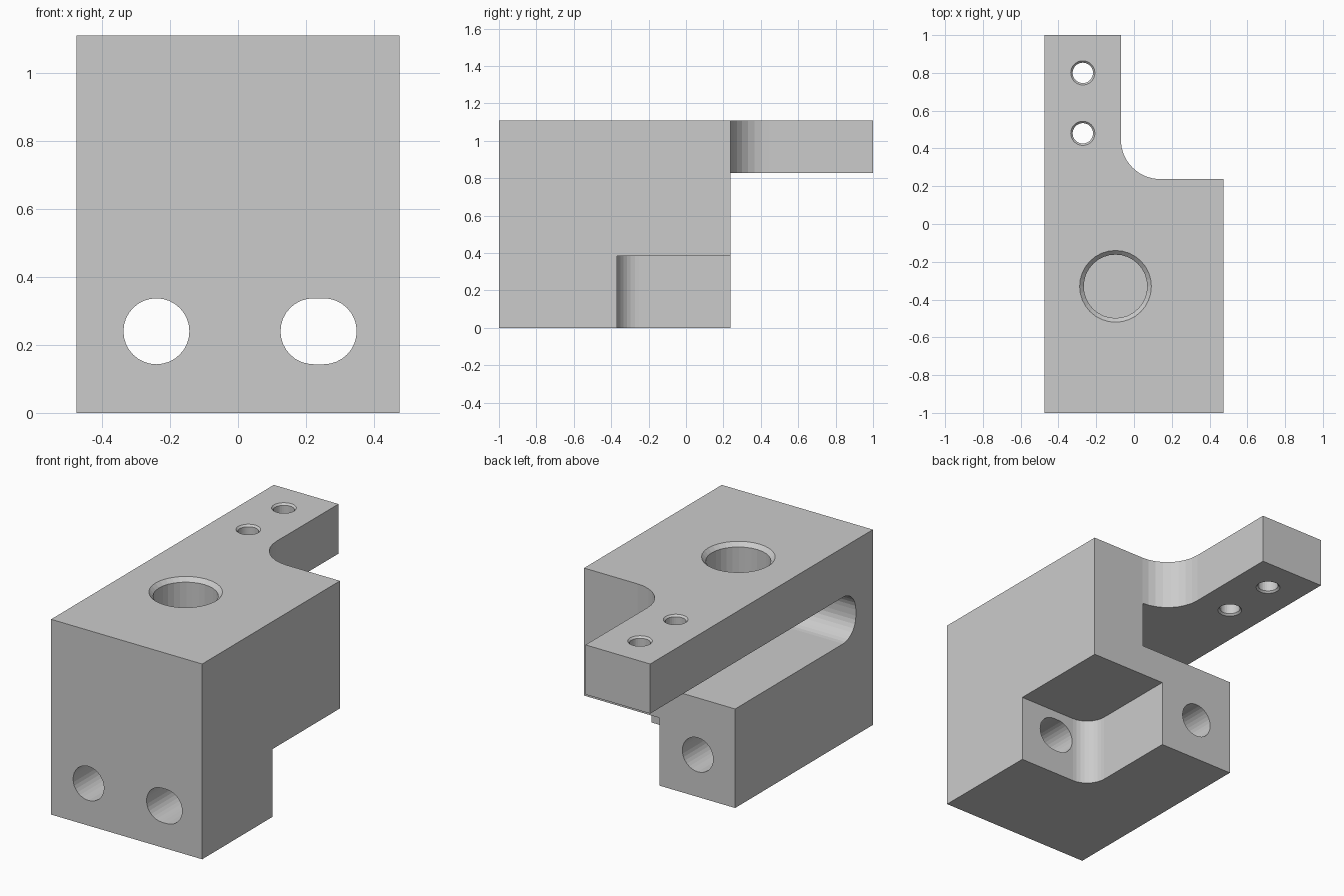
import bpy, bmesh
from math import pi, sin, cos
from mathutils import Vector

if "Cube" in bpy.data.objects:
    bpy.data.objects.remove(bpy.data.objects["Cube"])


def arc(cx, cy, r, a0, a1, n=8):
    """Points along an arc, angles in quarter turns."""
    return [(cx + r * cos((a0 + (a1 - a0) * i / n) * pi / 2),
             cy + r * sin((a0 + (a1 - a0) * i / n) * pi / 2)) for i in range(n + 1)]


def prism(name, profile, place, lo, hi):
    """Extrude a 2D profile between lo and hi; place maps (u, v, w) to xyz."""
    bm = bmesh.new()
    base = bm.faces.new([bm.verts.new(place(u, v, lo)) for u, v in profile])
    shift = Vector(place(0, 0, hi)) - Vector(place(0, 0, lo))
    ext = bmesh.ops.extrude_face_region(bm, geom=[base], use_keep_orig=True)
    bmesh.ops.translate(bm, vec=shift, verts=[v for v in ext["geom"]
                                              if isinstance(v, bmesh.types.BMVert)])
    return finish(name, bm)


def finish(name, bm):
    bmesh.ops.recalc_face_normals(bm, faces=bm.faces)
    mesh = bpy.data.meshes.new(name)
    bm.to_mesh(mesh)
    bm.free()
    obj = bpy.data.objects.new(name, mesh)
    bpy.context.collection.objects.link(obj)
    return obj


def countersunk(name, x, y, r, chamfer, z0, z1, n=32):
    """Vertical hole cutter flared at both mouths, z0 and z1."""
    e = 0.02
    rings = [(z0 - e, r + chamfer + e), (z0 + chamfer, r),
             (z1 - chamfer, r), (z1 + e, r + chamfer + e)]
    bm = bmesh.new()
    loops = [[bm.verts.new((x + q * cos(2 * pi * i / n), y + q * sin(2 * pi * i / n), z))
              for i in range(n)] for z, q in rings]
    for a, b in zip(loops, loops[1:]):
        for i in range(n):
            j = (i + 1) % n
            bm.faces.new((a[i], a[j], b[j], b[i]))
    bm.faces.new(loops[0])
    bm.faces.new(loops[-1])
    return finish(name, bm)


def cut(body, cutter):
    mod = body.modifiers.new(cutter.name, "BOOLEAN")
    mod.operation, mod.solver, mod.object = "DIFFERENCE", "EXACT", cutter
    bpy.context.view_layer.objects.active = body
    bpy.ops.object.modifier_apply(modifier=mod.name)
    bpy.data.objects.remove(cutter)


def along_z(u, v, w): return (u, v, w)
def along_y(u, v, w): return (u, w, v)
def along_x(u, v, w): return (w, u, v)


TOP, ARM_Z, BACK, HALF = 1.11, 0.828, 0.237, 0.475

# Body: L-shaped plan with a filleted inner corner
plan = [(-HALF, -1), (HALF, -1), (HALF, BACK)]
plan += arc(0.14, BACK + 0.21, 0.21, 3, 2)
plan += [(-0.068, 1), (-HALF, 1)]
body = prism("mounting_block", plan, along_z, 0, TOP)

# Space under the arm
cut(body, prism("under_arm", [(-1, BACK), (1, BACK), (1, 1.2), (-1, 1.2)],
                along_z, -0.1, ARM_Z))

# Long side slot with rounded front end
r, y0, z0 = 0.115, -0.847, 0.563
slot = [(BACK + 0.1, z0), (BACK + 0.1, ARM_Z)]
slot += arc(y0 + r, ARM_Z - r, r, 1, 2) + arc(y0 + r, z0 + r, r, 2, 3)
cut(body, prism("side_slot", slot, along_x, -0.6, 0.137))

# Lower corner notch with rounded inner corner
notch = [(0.6, -0.37), (0.6, 0.4), (0.0, 0.4)] + arc(0.12, -0.25, 0.12, 2, 3)
cut(body, prism("corner_notch", notch, along_z, -0.1, 0.385))

# Round and elongated holes running front to back
for name, x, half in (("round_hole", -0.24, 0), ("long_hole", 0.237, 0.015)):
    shape = arc(x + half, 0.24, 0.097, -1, 1, 16) + arc(x - half, 0.24, 0.097, 1, 3, 16)
    if half == 0:
        shape = arc(x, 0.24, 0.097, 0, 4, 32)[:-1]
    cut(body, prism(name, shape, along_y, -1.1, 0.5))

# Large bore into the slot and two arm holes
cut(body, countersunk("main_bore", -0.098, -0.33, 0.168, 0.022, ARM_Z, TOP))
for y in (0.48, 0.8):
    cut(body, countersunk("arm_hole", -0.271, y, 0.054, 0.01, ARM_Z, TOP))
